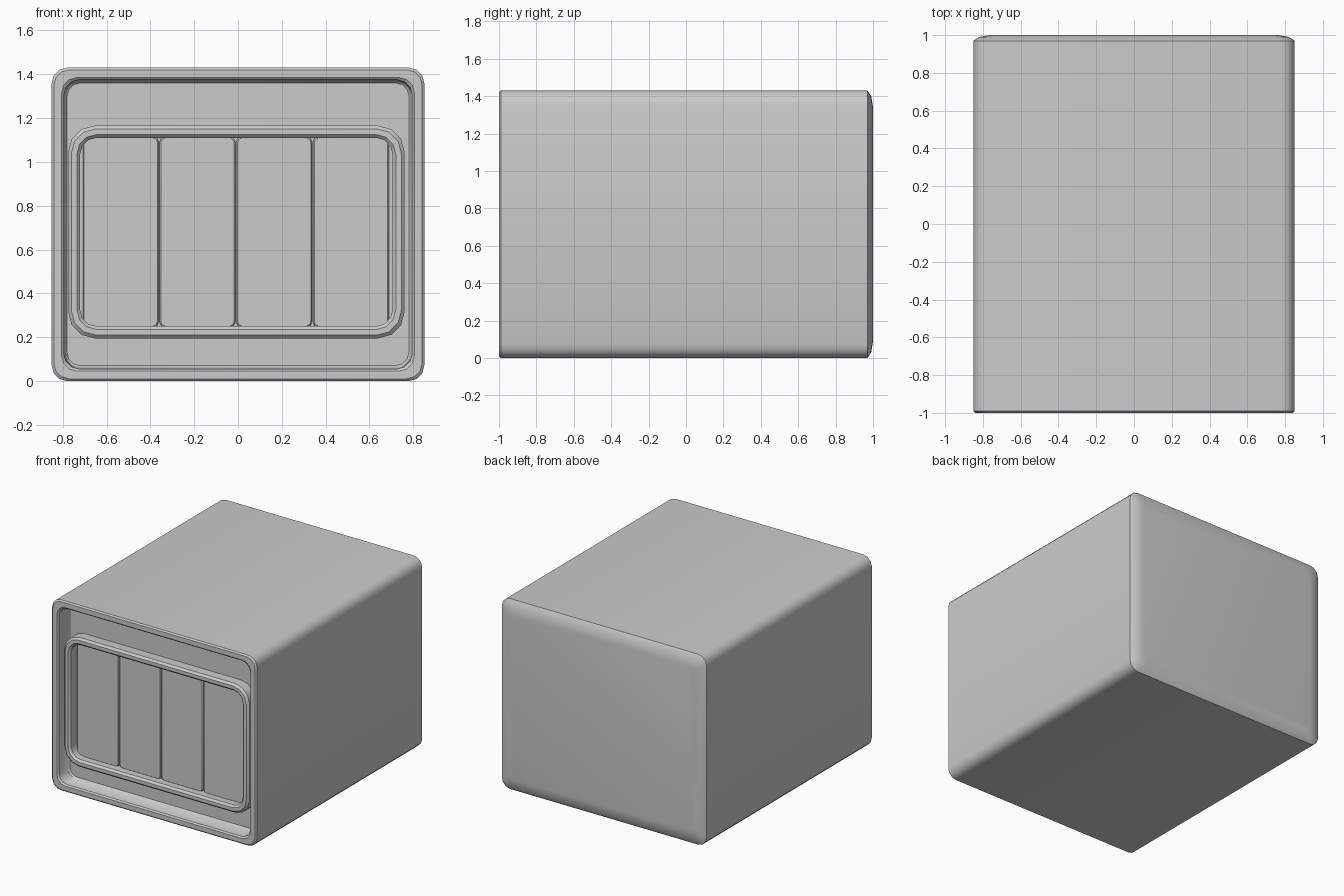
import bpy, bmesh, math

if "Cube" in bpy.data.objects:
    bpy.data.objects.remove(bpy.data.objects["Cube"])


def rounded_loop(bm, y, x0, x1, z0, z1, r, seg=3):
    """Ring of verts: rounded rectangle in the xz plane at depth y."""
    corners = [(x1 - r, z1 - r, 0), (x0 + r, z1 - r, 90),
               (x0 + r, z0 + r, 180), (x1 - r, z0 + r, 270)]
    ring = []
    for cx, cz, start in corners:
        for i in range(seg + 1):
            a = math.radians(start + 90 * i / seg)
            ring.append(bm.verts.new((cx + r * math.cos(a), y, cz + r * math.sin(a))))
    return ring


def loft(name, sections, closed=False, smooth=35):
    """Bridge successive rounded rectangles; cap the ends or join them in a ring."""
    bm = bmesh.new()
    rings = [rounded_loop(bm, *s) for s in sections]
    pairs = list(zip(rings, rings[1:]))
    if closed:
        pairs.append((rings[-1], rings[0]))
    for a, b in pairs:
        n = len(a)
        for i in range(n):
            j = (i + 1) % n
            bm.faces.new((a[i], a[j], b[j], b[i]))
    if not closed:
        bm.faces.new(rings[0])
        bm.faces.new(rings[-1])
    bmesh.ops.recalc_face_normals(bm, faces=bm.faces)
    me = bpy.data.meshes.new(name)
    bm.to_mesh(me)
    bm.free()
    ob = bpy.data.objects.new(name, me)
    bpy.context.collection.objects.link(ob)
    bpy.ops.object.select_all(action='DESELECT')
    ob.select_set(True)
    bpy.context.view_layer.objects.active = ob
    bpy.ops.object.shade_smooth_by_angle(angle=math.radians(smooth))
    return ob


def section(y, inset, r):
    """Housing outline shrunk by an inset."""
    return (y, -0.85 + inset, 0.85 - inset, inset, 1.43 - inset, r)


# Housing: softened back, straight shell, front rim and the recess behind it
loft("housing", [
    section(1.0, 0.09, 0.05),
    section(0.99, 0.03, 0.06),
    section(0.97, 0.0, 0.07),
    section(-0.99, 0.0, 0.07),
    section(-1.0, 0.01, 0.07),
    section(-1.0, 0.045, 0.07),
    section(-0.99, 0.055, 0.07),
    section(-0.89, 0.062, 0.06),
    section(-0.88, 0.07, 0.06),
])

# Raised frame around the window, slightly left of centre
def frame_section(y, inset, r):
    return (y, -0.775 + inset, 0.76 - inset, 0.195 + inset, 1.165 - inset, r)


loft("window_frame", [
    frame_section(-0.87, 0.0, 0.12),
    frame_section(-0.95, 0.0, 0.12),
    frame_section(-0.965, 0.015, 0.11),
    frame_section(-0.965, 0.04, 0.09),
    frame_section(-0.95, 0.055, 0.075),
    frame_section(-0.87, 0.055, 0.075),
], closed=True)

# Four upright panels inside the frame
for k in range(4):
    x = -0.71 + 0.35 * k
    a, b = x + 0.002, x + 0.348
    loft(f"panel_{k + 1}", [
        (-0.87, a, b, 0.245, 1.115, 0.025, 2),
        (-0.894, a, b, 0.245, 1.115, 0.025, 2),
        (-0.90, a + 0.006, b - 0.006, 0.251, 1.109, 0.02, 2),
    ])
